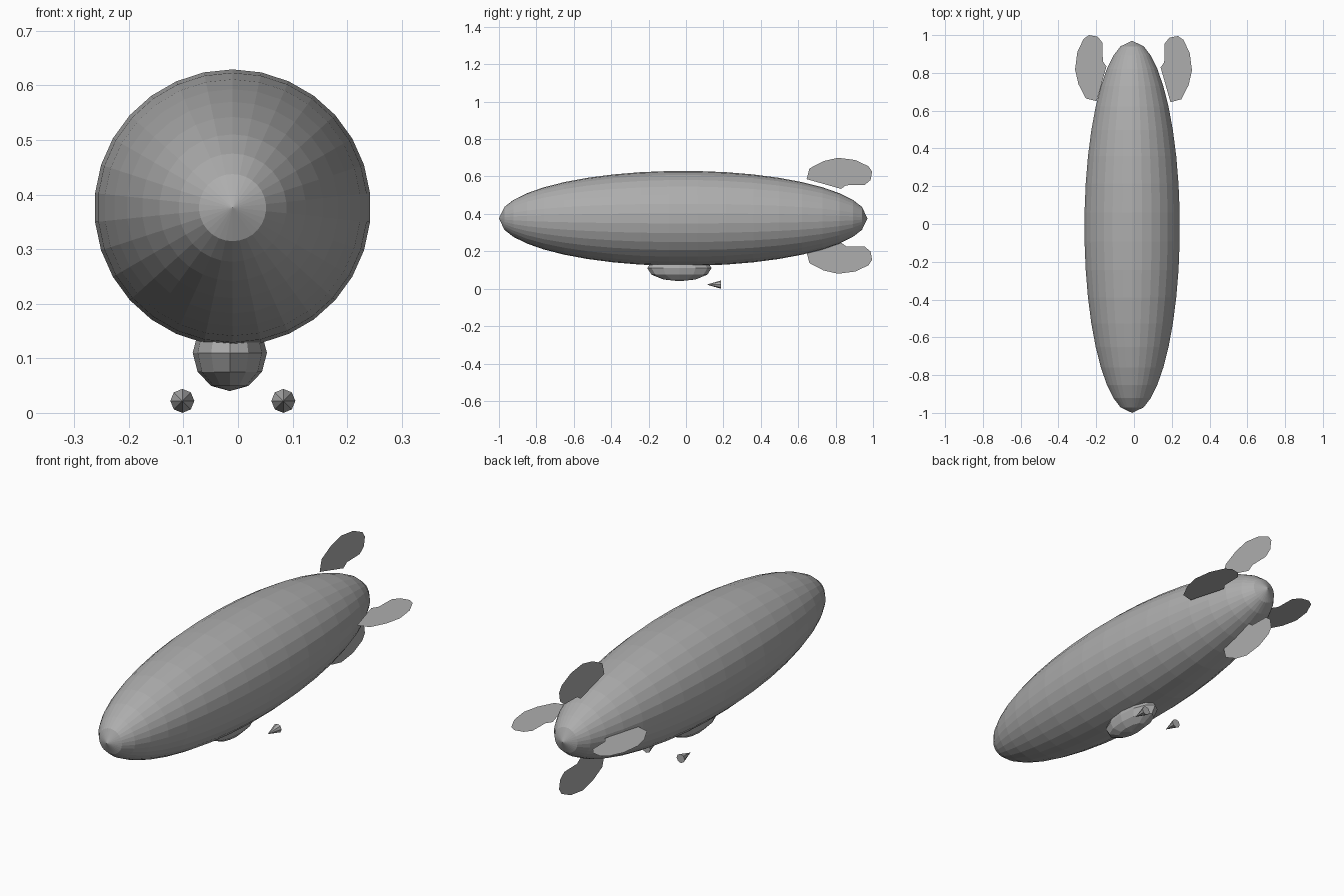
import bpy, bmesh
from math import sin, cos, pi, radians
from mathutils import Matrix, Vector

if "Cube" in bpy.data.objects:
    bpy.data.objects.remove(bpy.data.objects["Cube"])

GREY = (0.42, 0.42, 0.42, 1)
mat = bpy.data.materials.new("plain grey")
mat.use_nodes = True
mat.diffuse_color = GREY
bsdf = mat.node_tree.nodes["Principled BSDF"]
bsdf.inputs["Base Color"].default_value = GREY
bsdf.inputs["Roughness"].default_value = 0.8

HULL = Vector((-0.01, -0.015, 0.376))


def finish(name, bm, recalc=True):
    if recalc:
        bmesh.ops.recalc_face_normals(bm, faces=bm.faces)
    mesh = bpy.data.meshes.new(name)
    bm.to_mesh(mesh)
    bm.free()
    mesh.materials.append(mat)
    obj = bpy.data.objects.new(name, mesh)
    bpy.context.collection.objects.link(obj)
    return obj


# Hull: faceted ellipsoid of revolution along y
def hull(length, radius, sides, bands):
    bm = bmesh.new()
    nose = bm.verts.new(HULL - Vector((0, length, 0)))
    tail = bm.verts.new(HULL + Vector((0, length, 0)))
    rings = []
    for i in range(bands + 1):
        t = radians(14 + 152 * i / bands)
        ring = []
        for k in range(sides):
            a = 2 * pi * k / sides
            r = radius * sin(t)
            ring.append(bm.verts.new(HULL + Vector((r * sin(a), -length * cos(t), r * cos(a)))))
        rings.append(ring)
    for k in range(sides):
        n = (k + 1) % sides
        bm.faces.new((nose, rings[0][k], rings[0][n]))
        bm.faces.new((tail, rings[-1][n], rings[-1][k]))
        for a, b in zip(rings, rings[1:]):
            bm.faces.new((a[k], b[k], b[n], a[n]))
    finish("hull", bm)


hull(0.985, 0.254, 30, 17)

# Gondola: squashed low-poly ball half sunk in the hull
bm = bmesh.new()
bmesh.ops.create_uvsphere(bm, u_segments=12, v_segments=6, radius=1)
bmesh.ops.scale(bm, vec=(0.068, 0.172, 0.07), verts=bm.verts)
bmesh.ops.translate(bm, vec=(-0.015, -0.035, 0.11), verts=bm.verts)
finish("gondola", bm)

# Engine cones, points forward
for name, x in (("right_engine", -0.102), ("left_engine", 0.083)):
    bm = bmesh.new()
    bmesh.ops.create_cone(bm, cap_ends=True, segments=8, radius1=0.022, radius2=0, depth=0.076)
    bmesh.ops.rotate(bm, matrix=Matrix.Rotation(pi / 2, 3, "X"), verts=bm.verts)
    bmesh.ops.translate(bm, vec=(x, 0.149, 0.022), verts=bm.verts)
    finish(name, bm)

# Tail fins: one sheet outline (y, distance from hull axis) turned four ways
OUTLINE = [(0.645, 0.21), (0.66, 0.267), (0.735, 0.306), (0.813, 0.324),
           (0.905, 0.312), (0.975, 0.279), (0.995, 0.25), (0.987, 0.205),
           (0.955, 0.179), (0.856, 0.177), (0.829, 0.158)]
FINS = (("top_fin", (0, 0, 1), 0, 0), ("bottom_fin", (0, 0, -1), 0.028, 0),
        ("left_fin", (1, 0, 0), 0.007, 0), ("right_fin", (-1, 0, 0), 0.022, 0.005))
for name, out, inset, back in FINS:
    bm = bmesh.new()
    axis = Vector((HULL.x, 0, HULL.z + 0.004 * abs(out[0])))
    bm.faces.new([bm.verts.new(axis + Vector(out) * (d - inset) + Vector((0, y + back, 0)))
                  for y, d in OUTLINE])
    face = next(iter(bm.faces))
    face.normal_update()
    if face.normal.x + face.normal.z < 0:
        face.normal_flip()
    finish(name, bm, recalc=False)
